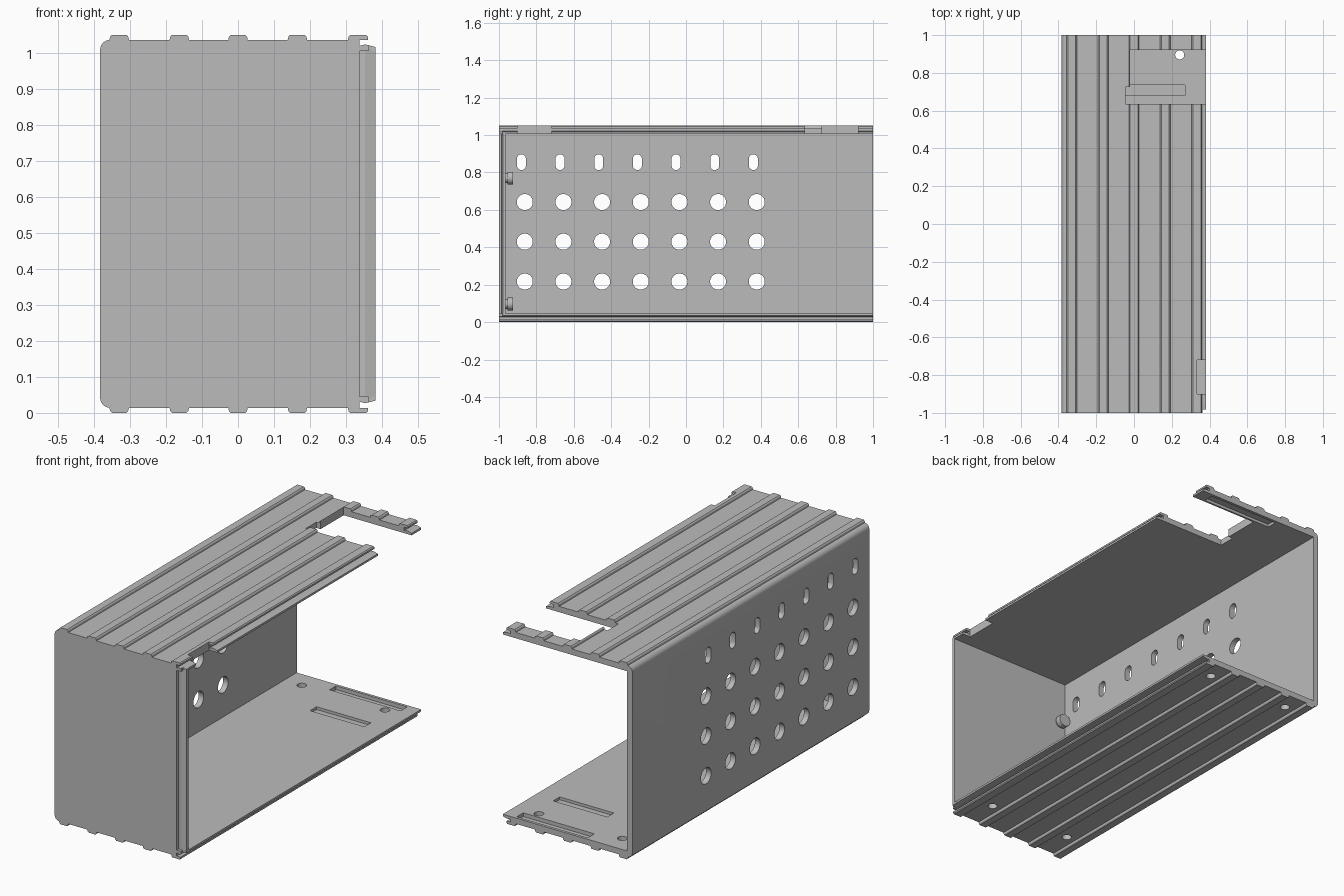
import bpy, bmesh, math
from mathutils import Vector

cube = bpy.data.objects.get("Cube")
if cube:
    bpy.data.objects.remove(cube, do_unlink=True)

grey = bpy.data.materials.new("plain grey")
grey.use_nodes = True
COLOUR = (0.5, 0.5, 0.5, 1)
grey.diffuse_color = COLOUR
grey.node_tree.nodes["Principled BSDF"].inputs["Base Color"].default_value = COLOUR


def add_prism(bm, points, axis, a, b):
    """Extrude a 2D outline along an axis from a to b."""
    def place(p, t):
        p = list(p)
        p.insert(axis, t)
        return Vector(p)
    low = [bm.verts.new(place(p, a)) for p in points]
    high = [bm.verts.new(place(p, b)) for p in points]
    faces = [bm.faces.new(low), bm.faces.new(high)]
    n = len(points)
    for i in range(n):
        j = (i + 1) % n
        faces.append(bm.faces.new((low[i], low[j], high[j], high[i])))
    bmesh.ops.recalc_face_normals(bm, faces=faces)


def rect(u0, v0, u1, v1):
    return [(u0, v0), (u1, v0), (u1, v1), (u0, v1)]


def pill(u, v, r, half=0.0, n=24):
    """Circle, or an upright rounded slot when half is above zero."""
    pts = []
    for i in range(n):
        t = 2 * math.pi * (i + 0.5) / n
        pts.append((u + r * math.cos(t), v + r * math.sin(t) + math.copysign(half, math.sin(t))))
    return pts


def finish(bm, name):
    mesh = bpy.data.meshes.new(name)
    bm.to_mesh(mesh)
    bm.free()
    obj = bpy.data.objects.new(name, mesh)
    bpy.context.collection.objects.link(obj)
    mesh.materials.append(grey)
    return obj


def smooth(obj):
    bpy.ops.object.select_all(action="DESELECT")
    obj.select_set(True)
    bpy.context.view_layer.objects.active = obj
    bpy.ops.object.shade_smooth_by_angle(angle=math.radians(30))


def cut(obj, cutter):
    mod = obj.modifiers.new("cut", "BOOLEAN")
    mod.object = cutter
    mod.solver = "EXACT"
    bpy.context.view_layer.objects.active = obj
    bpy.ops.object.modifier_apply(modifier=mod.name)
    bpy.data.objects.remove(cutter, do_unlink=True)


# Channel section: the upper half, mirrored about mid height
TOP, MID = 1.05, 0.525
DECK, INNER, LEFT = TOP - 0.014, TOP - 0.045, -0.383
half = []
for i in range(7):  # rounded outer corner
    t = math.pi - i * math.pi / 12
    half.append((LEFT + 0.028 + 0.028 * math.cos(t), DECK - 0.028 + 0.028 * math.sin(t)))
for x in (-0.33, -0.163, 0.0, 0.165):  # ribs with bevelled tops
    half += [(x - 0.027, DECK), (x - 0.025, TOP - 0.005), (x - 0.02, TOP),
             (x + 0.02, TOP), (x + 0.025, TOP - 0.005), (x + 0.027, DECK)]
# last rib overhangs the groove for the sliding side
half += [(0.305, DECK), (0.307, TOP - 0.005), (0.312, TOP), (0.356, TOP), (0.361, TOP - 0.005),
         (0.361, DECK), (0.337, DECK), (0.337, 1.019), (0.353, 1.023), (0.382, 1.016),
         (0.382, INNER), (LEFT + 0.03, INNER)]
section = half + [(x, TOP - z) for x, z in reversed(half)]
bm = bmesh.new()
add_prism(bm, section, 1, -1, 1)
channel = finish(bm, "channel_body")

# Ventilation holes through the wall
bm = bmesh.new()
for col in range(7):
    y = -0.862 + col * 0.2067
    for z in (0.217, 0.43, 0.642):
        add_prism(bm, pill(y, z, 0.043), 0, -0.45, -0.3)
    add_prism(bm, pill(y - 0.018, 0.855, 0.024, 0.018), 0, -0.45, -0.3)
# Floor screw holes
for x in (-0.25, 0.242):
    for y in (-0.83, 0.895):
        add_prism(bm, pill(x, y, 0.024), 2, -0.05, 0.1)
# Floor pockets, and the matching pocket under the rear top strip
FLOOR = TOP - INNER
add_prism(bm, rect(-0.05, 0.68, 0.27, 0.735), 2, FLOOR - 0.015, 0.1)
add_prism(bm, rect(-0.11, 0.93, 0.31, 0.985), 2, FLOOR - 0.02, 0.1)
add_prism(bm, rect(-0.11, 0.93, 0.31, 0.985), 2, INNER - 0.05, INNER + 0.015)
# Stepped opening in the top and the small edge notch
add_prism(bm, [(-0.045, 0.635), (0.5, 0.635), (0.5, 0.92), (-0.02, 0.92),
               (-0.02, 0.725), (-0.045, 0.725)], 2, 0.95, 1.1)
add_prism(bm, rect(0.333, -0.9, 0.5, -0.72), 2, 0.95, 1.1)
# Inner guide lips start just behind the front face
for z in (0.025, 0.975):
    add_prism(bm, rect(0.362, -1.1, 0.5, -0.982), 2, z, z + 0.05)
cutter = finish(bm, "hole_cutter")
cutter.hide_render = True
cut(channel, cutter)
smooth(channel)

# Front panel with a stepped guide lip on its open edge
bm = bmesh.new()
add_prism(bm, [(LEFT + 0.025, -1), (0.337, -1), (0.337, -0.982), (0.353, -0.986),
               (0.382, -0.979), (0.382, -0.965), (LEFT + 0.025, -0.965)],
          2, FLOOR - 0.005, INNER + 0.005)
finish(bm, "front_panel")

# Screw studs on the inside of the front panel
for label, z in (("lower", 0.097), ("upper", 0.77)):
    bm = bmesh.new()
    add_prism(bm, pill(-0.318, z, 0.026), 1, -0.975, -0.945)
    add_prism(bm, pill(-0.318, z, 0.034), 1, -0.955, -0.925)
    smooth(finish(bm, label + "_stud"))
